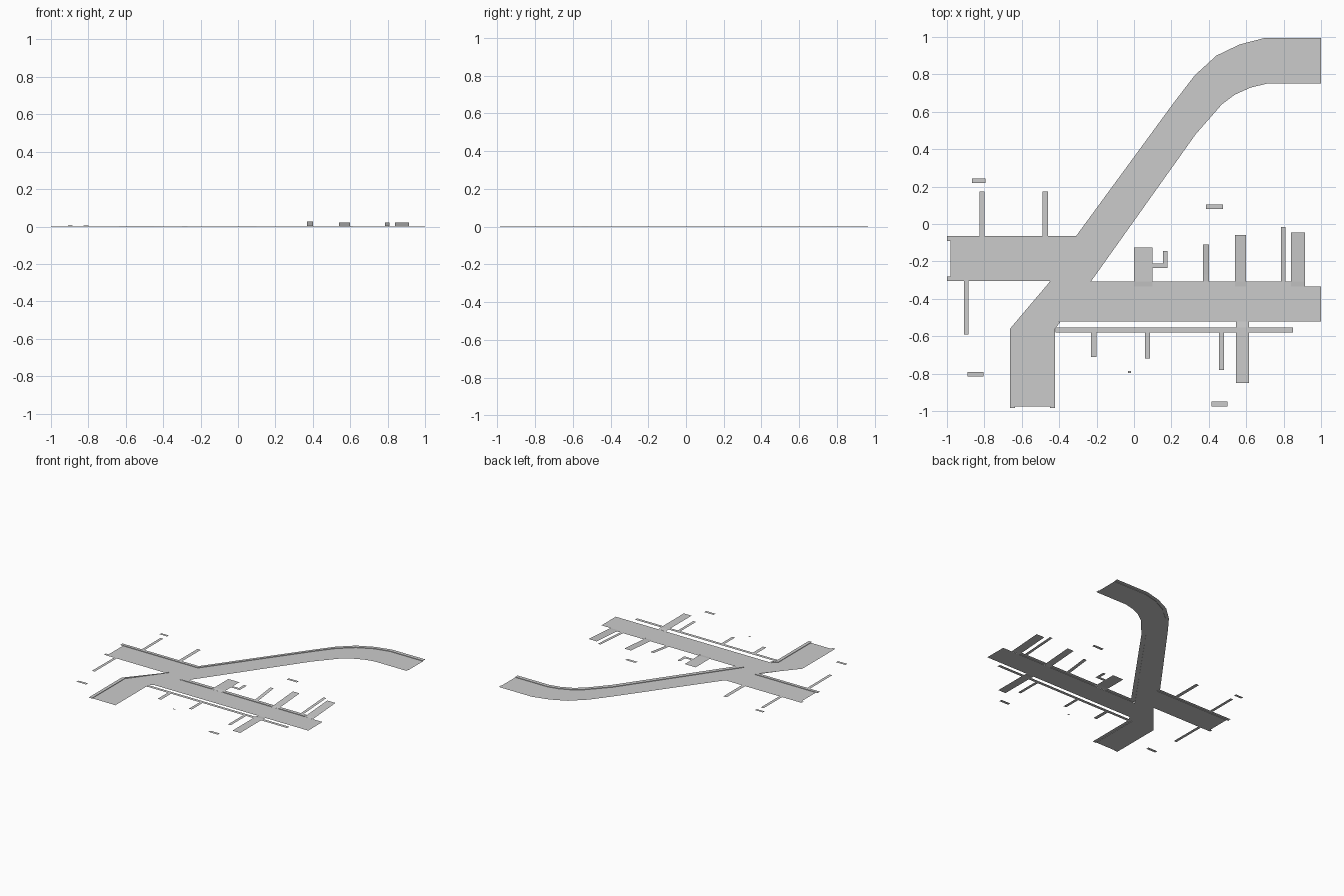
import bpy, bmesh

WALK = 0.004   # pavement height above the road


def make(name, verts, faces):
    bm = bmesh.new()
    vs = [bm.verts.new(v) for v in verts]
    for f in faces:
        bm.faces.new([vs[i] for i in f])
    bm.normal_update()
    # all sheets face upwards
    if sum(f.normal.z * f.calc_area() for f in bm.faces) < 0:
        bmesh.ops.reverse_faces(bm, faces=bm.faces[:])
    bmesh.ops.triangulate(bm, faces=[f for f in bm.faces if len(f.verts) > 4])
    me = bpy.data.meshes.new(name)
    bm.to_mesh(me)
    bm.free()
    ob = bpy.data.objects.new(name, me)
    bpy.context.collection.objects.link(ob)
    return ob


def pavement(name, inner, outer):
    """Raised strip: kerb face along the inner line, flat top out to the outer line."""
    n = len(inner)
    verts = ([(x, y, 0) for x, y in inner] + [(x, y, WALK) for x, y in inner]
             + [(x, y, WALK) for x, y in outer])
    faces = [(r * n + i, r * n + i + 1, (r + 1) * n + i + 1, (r + 1) * n + i)
             for r in range(2) for i in range(n - 1)]
    return make(name, verts, faces)


def ramp(name, x0, x1, profile):
    """Sheet of constant x width following a list of (y, z) points."""
    verts = [(x, y, z) for y, z in profile for x in (x0, x1)]
    faces = [(2 * i, 2 * i + 1, 2 * i + 3, 2 * i + 2) for i in range(len(profile) - 1)]
    return make(name, verts, faces)


def flat(name, x0, x1, y0, y1, z=WALK):
    return ramp(name, x0, x1, [(y0, z), (y1, z)])


# Kerb lines of the curved branch
left_in = [(-0.30, -0.09), (0.235, 0.64), (0.34, 0.775), (0.455, 0.875),
           (0.575, 0.935), (0.70, 0.965), (1, 0.965)]
left_out = [(-0.31, -0.065), (0.21, 0.645), (0.325, 0.795), (0.44, 0.9),
            (0.565, 0.96), (0.70, 0.995), (1, 0.995)]
right_in = [(-0.29, -0.335), (0.31, 0.51), (0.455, 0.665), (0.53, 0.72),
            (0.62, 0.76), (0.71, 0.78), (1, 0.78)]
right_out = [(-0.25, -0.335), (0.33, 0.48), (0.47, 0.64), (0.54, 0.692),
             (0.625, 0.73), (0.71, 0.75), (1, 0.75)]

# Road surface
road = ([(-0.98, -0.09)] + left_in + right_in[::-1]
        + [(1, -0.335), (1, -0.52), (-0.41, -0.52), (-0.449, -0.555), (-0.449, -0.975),
           (-0.636, -0.975), (-0.636, -0.555), (-0.43, -0.28), (-0.98, -0.28)])
make("road", [(x, y, 0) for x, y in road], [range(len(road))])

# Pavements
pavement("north_west_pavement", [(-1, -0.09)] + left_in, [(-1, -0.065)] + left_out)
pavement("branch_inner_pavement", right_in, right_out)
pavement("south_west_pavement",
         [(-1, -0.28), (-0.43, -0.28), (-0.636, -0.555), (-0.636, -0.985)],
         [(-1, -0.305), (-0.447, -0.305), (-0.663, -0.56), (-0.663, -0.985)])
pavement("south_corner_pavement",
         [(-0.41, -0.52), (-0.449, -0.555), (-0.449, -0.985)],
         [(-0.395, -0.525), (-0.422, -0.56), (-0.422, -0.985)])
for a, b in [(-0.27, 0.0), (0.1, 0.54), (0.60, 0.84)]:
    pavement("east_pavement", [(a, -0.335), (b, -0.335)], [(a, -0.307), (b, -0.307)])
flat("south_footway", -0.42, 0.85, -0.58, -0.553)

# Driveways with dropped kerbs: x range, end y, end z
for x0, x1, y, z in [(0.0, 0.1, -0.125, 0.004), (0.54, 0.60, -0.06, 0.022),
                     (0.84, 0.915, -0.045, 0.022)]:
    ramp("driveway", x0, x1, [(-0.335, 0.0005), (-0.307, WALK), (y, z)])
ramp("south_driveway", 0.545, 0.615, [(-0.52, 0.0005), (-0.553, WALK)])
flat("south_driveway", 0.545, 0.615, -0.58, -0.85)

# Garden paths: x range, start y, end y, end z
for x0, x1, a, b, z in [(-0.825, -0.80, -0.065, 0.175, 0.005),
                        (-0.49, -0.46, -0.065, 0.175, WALK),
                        (-0.91, -0.885, -0.305, -0.59, 0.005),
                        (-0.23, -0.20, -0.58, -0.71, WALK),
                        (0.06, 0.085, -0.58, -0.72, WALK),
                        (0.455, 0.48, -0.58, -0.78, WALK),
                        (0.785, 0.81, -0.307, -0.015, 0.022)]:
    ramp("garden_path", x0, x1, [(a, WALK), (b, z)])
ramp("raised_path", 0.37, 0.40, [(-0.307, WALK), (-0.27, 0.008), (-0.11, 0.028)])
flat("side_path", 0.1, 0.18, -0.235, -0.21)
flat("side_path_end", 0.155, 0.18, -0.21, -0.145)

# Detached doorstep slabs
for x0, x1, y0, y1, z in [(-0.865, -0.795, 0.22, 0.243, 0.007),
                          (-0.89, -0.805, -0.815, -0.79, 0.007),
                          (0.385, 0.477, 0.08, 0.105, 0.025),
                          (0.415, 0.50, -0.975, -0.95, 0.007),
                          (-0.033, -0.015, -0.797, -0.787, 0.006)]:
    flat("doorstep", x0, x1, y0, y1, z)
